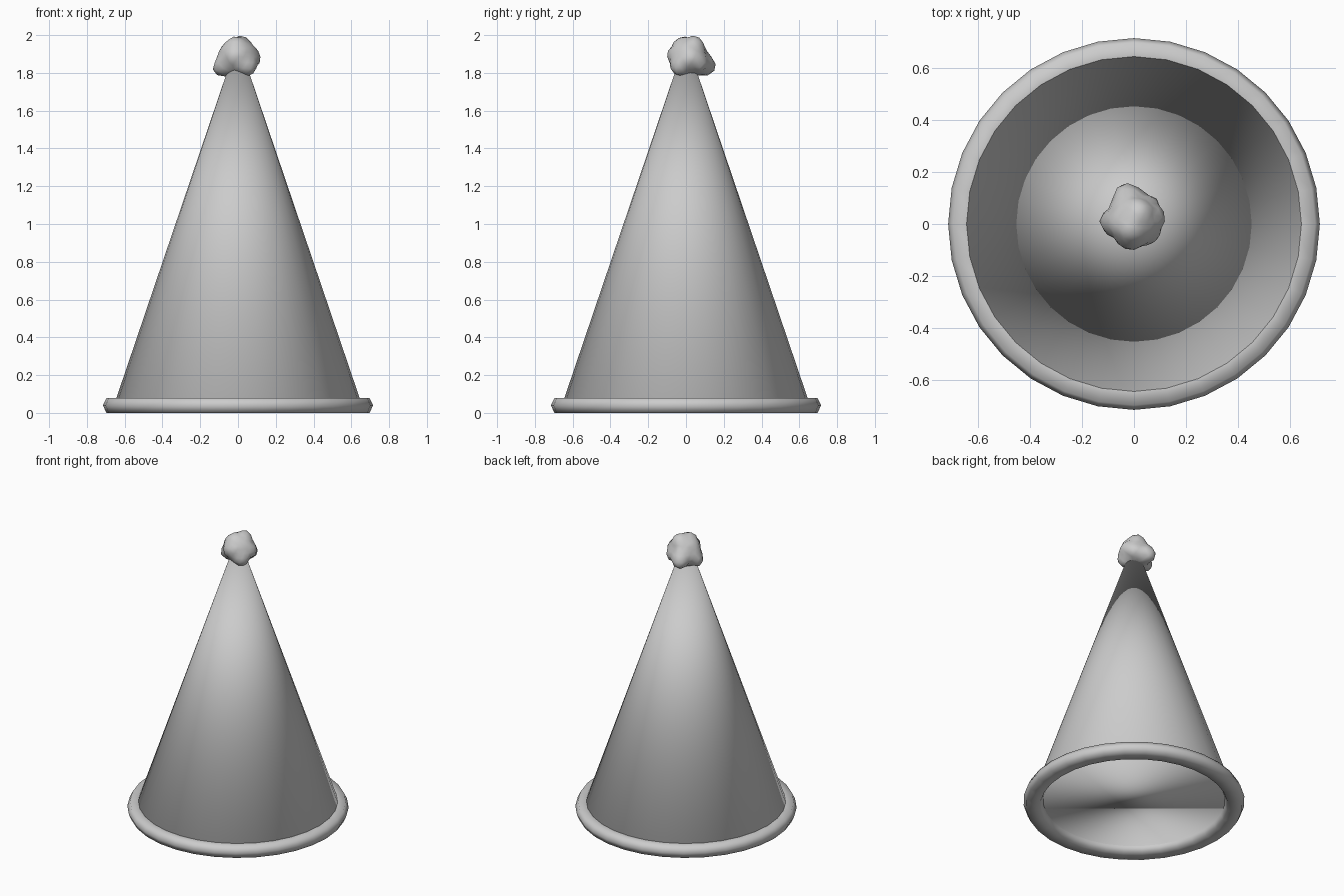
import bpy, bmesh, math
from mathutils import Vector, noise

old = bpy.data.objects.get("Cube")
if old:
    bpy.data.objects.remove(old, do_unlink=True)

grey = bpy.data.materials.new("plain_grey")
grey.use_nodes = True
colour = (0.6, 0.6, 0.6, 1)
grey.diffuse_color = colour
grey.node_tree.nodes["Principled BSDF"].inputs["Base Color"].default_value = colour


def finish(name, bm):
    bmesh.ops.recalc_face_normals(bm, faces=bm.faces)
    for f in bm.faces:
        f.smooth = True
    mesh = bpy.data.meshes.new(name)
    bm.to_mesh(mesh)
    bm.free()
    mesh.materials.append(grey)
    ob = bpy.data.objects.new(name, mesh)
    bpy.context.collection.objects.link(ob)
    return ob


SIDES = 32

# Hat cone: one smooth span from rim to tip, with a closed base
low, tip, depth = 0.04, 1.975, 1.5
bm = bmesh.new()
bmesh.ops.create_cone(bm, cap_ends=True, segments=SIDES, radius1=1, radius2=0, depth=depth)
bmesh.ops.remove_doubles(bm, verts=bm.verts, dist=0.0001)
cone = finish("hat_cone", bm)
cone.location.z = (low + tip) / 2
cone.scale = (0.657, 0.657, (tip - low) / depth)

# Rolled brim: flattened section swept round the base
section = [(0.715, 0.04), (0.697, 0.078), (0.607, 0.078),
           (0.587, 0.04), (0.607, 0.0), (0.697, 0.0)]
bm = bmesh.new()
rings = []
for i in range(SIDES):
    a = math.tau * i / SIDES
    rings.append([bm.verts.new((r * math.cos(a), r * math.sin(a), z)) for r, z in section])
for i, ring in enumerate(rings):
    following = rings[(i + 1) % SIDES]
    for j in range(len(section)):
        k = (j + 1) % len(section)
        bm.faces.new((ring[j], following[j], following[k], ring[k]))
finish("brim", bm)

# Pompom: a ball pulled out into lumps
centre = Vector((0, 0.01, 1.885))
lumps = [Vector(p) for p in (
    (-0.04, 0.145, -0.07), (0.12, 0.02, -0.015), (-0.125, 0.0, -0.08),
    (-0.09, -0.02, 0.05), (0.03, 0.06, 0.10), (-0.03, -0.11, 0.015),
    (0.08, -0.07, -0.08), (-0.02, -0.05, 0.10), (0.08, 0.09, -0.05))]
bm = bmesh.new()
bmesh.ops.create_icosphere(bm, subdivisions=3, radius=1)
for v in bm.verts:
    d = v.co.normalized()
    reach = 0.095
    for p in lumps:
        near = max(0, d.dot(p.normalized()))
        reach = max(reach, 0.095 + (p.length - 0.095) * near ** 7)
    reach += 0.007 * noise.noise(d * 4)
    v.co = centre + d * reach
    v.co.z = min(max(v.co.z, 1.77), 2.0)
finish("pompom", bm)
